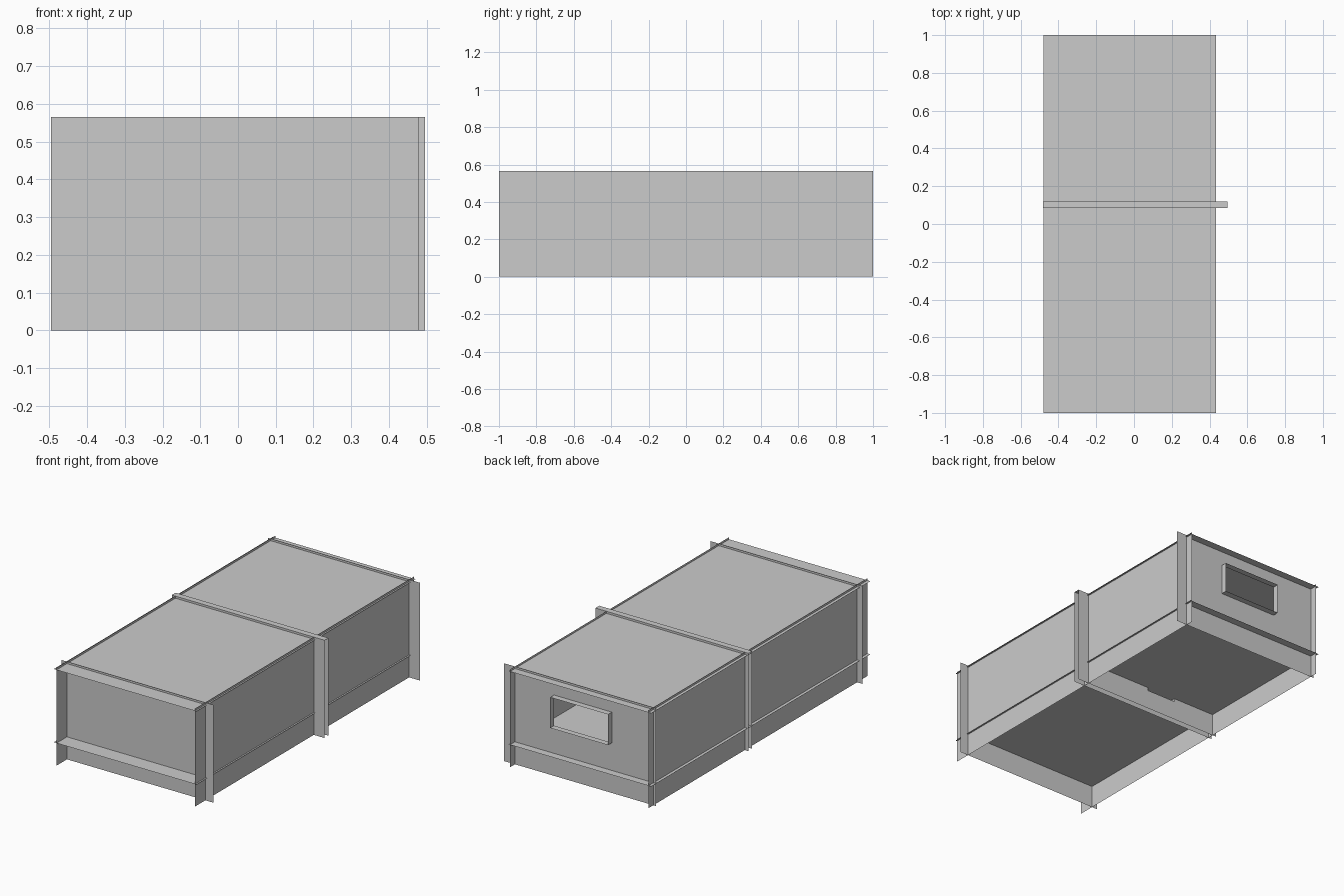
import bpy

if "Cube" in bpy.data.objects:
    bpy.data.objects.remove(bpy.data.objects["Cube"])

TOP = 0.565          # full panel height
LID_Z = 0.553
FLOOR_Z = 0.13


def make(name, quads):
    """Mesh object from a list of quads."""
    verts = [v for q in quads for v in q]
    faces = [tuple(range(i * 4, i * 4 + 4)) for i in range(len(quads))]
    me = bpy.data.meshes.new(name)
    me.from_pydata(verts, [], faces)
    ob = bpy.data.objects.new(name, me)
    bpy.context.collection.objects.link(ob)
    return ob


def flat_x(x0, x1, y0, y1, z):
    return [(x0, y0, z), (x1, y0, z), (x1, y1, z), (x0, y1, z)]


def wall_y(x0, x1, z0, z1, y):
    return [(x0, y, z0), (x1, y, z0), (x1, y, z1), (x0, y, z1)]


def wall_x(y0, y1, z0, z1, x):
    return [(x, y0, z0), (x, y1, z0), (x, y1, z1), (x, y0, z1)]


def holed_wall(x0, x1, y, hole):
    """Full-height cross sheet with a rectangular opening."""
    a, b, c, d = hole
    return [wall_y(x0, a, 0, TOP, y), wall_y(b, x1, 0, TOP, y),
            wall_y(a, b, 0, c, y), wall_y(a, b, d, TOP, y)]


def tunnel(hole, y0, y1):
    """Four walls lining an opening from y0 to y1."""
    a, b, c, d = hole
    return [wall_x(y0, y1, c, d, a), wall_x(y0, y1, c, d, b),
            flat_x(a, b, y0, y1, c), flat_x(a, b, y0, y1, d)]


# lid and floor sheets
for name, z in (("lid", LID_Z), ("floor", FLOOR_Z)):
    make(name, [flat_x(-0.478, 0.435, -1, 1, z)])

# long side panels
for name, x in (("left_panel", -0.46), ("right_panel", 0.425)):
    make(name, [wall_x(-1, 1, 0, TOP, x)])

# plain front panel
make("front_panel", [wall_y(-0.495, 0.478, 0, TOP, -0.905)])

# back panel with framed window
window = (-0.195, 0.175, 0.29, 0.467)
make("back_panel", holed_wall(-0.478, 0.495, 0.955, window))
make("window_frame", tunnel(window, 0.955, 0.99))

# folded double divider: two sheets joined by a top strip, with a lined doorway
door = (-0.187, 0.0, 0.112, 0.30)
y0, y1 = 0.085, 0.12
make("divider", holed_wall(-0.483, 0.495, y0, door)
     + holed_wall(-0.483, 0.495, y1, door)
     + [flat_x(-0.483, 0.495, y0, y1, TOP)])
make("doorway_lining", tunnel(door, y0, y1))
